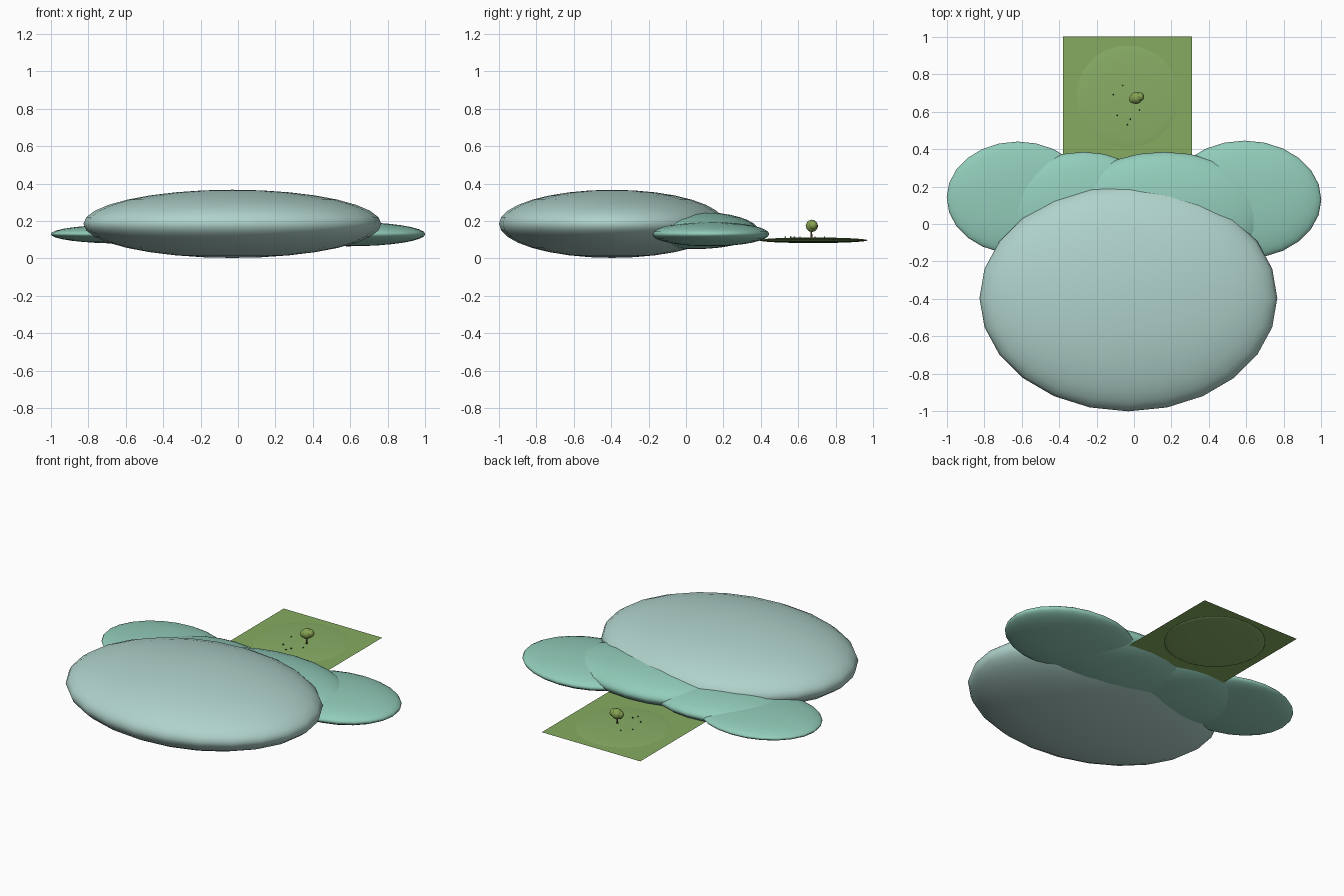
import bpy
import math
import random

cube = bpy.data.objects.get("Cube")
if cube:
    bpy.data.objects.remove(cube, do_unlink=True)


def material(name, srgb):
    """Flat colour given as 0-255 screen values."""
    lin = [((c / 255 + 0.055) / 1.055) ** 2.4 for c in srgb] + [1.0]
    mat = bpy.data.materials.new(name)
    mat.use_nodes = True
    mat.diffuse_color = lin
    bsdf = next(n for n in mat.node_tree.nodes if n.type == 'BSDF_PRINCIPLED')
    bsdf.inputs["Base Color"].default_value = lin
    return mat


PALE = material("pale_aqua", (176, 210, 203))
TEAL = material("soft_teal", (146, 204, 186))
GRASS = material("grass_green", (134, 171, 96))
MEADOW = material("meadow_green", (137, 174, 102))
LEAF = material("leaf_green", (134, 163, 82))
BARK = material("bark_brown", (92, 74, 50))
STONE = material("dark_stone", (72, 78, 52))


def finish(name, mat, scale=None, smooth=True):
    ob = bpy.context.object
    ob.name = name
    if scale:
        ob.scale = scale
    ob.data.materials.append(mat)
    if smooth:
        bpy.ops.object.shade_smooth()
    return ob


def ellipsoid(name, centre, radii, mat, segments=24, rings=16):
    bpy.ops.mesh.primitive_uv_sphere_add(
        segments=segments, ring_count=rings, radius=1, location=centre)
    return finish(name, mat, radii)


# Large front hill
ellipsoid("front_hill", (-0.03, -0.395, 0.185), (0.795, 0.605, 0.182), PALE)

# Overlapping hills behind it
ellipsoid("middle_hill_left", (0.16, 0.05, 0.15), (0.53, 0.335, 0.10), TEAL)
ellipsoid("middle_hill_right", (-0.27, 0.06, 0.135), (0.42, 0.325, 0.08), TEAL)
ellipsoid("outer_hill_left", (0.59, 0.13, 0.13), (0.41, 0.315, 0.065), TEAL)
ellipsoid("outer_hill_right", (-0.62, 0.14, 0.13), (0.38, 0.30, 0.05), TEAL)

# Grass sheet with a shallow mound through it
bpy.ops.mesh.primitive_plane_add(size=0.69, location=(-0.035, 0.655, 0.102))
finish("grass_sheet", GRASS, smooth=False)
ellipsoid("meadow_mound", (-0.035, 0.68, 0.097), (0.29, 0.29, 0.015),
          MEADOW, segments=32)

# Tree: thin trunk and lumpy crown
bpy.ops.mesh.primitive_cone_add(
    vertices=8, radius1=0.006, radius2=0.004, depth=0.05,
    location=(0.012, 0.67, 0.13))
finish("tree_trunk", BARK)
for i, (dx, dy, dz, r) in enumerate([
        (0, 0, 0, 0.033), (0.018, 0.006, 0.004, 0.025),
        (-0.016, -0.006, -0.003, 0.024)]):
    bpy.ops.mesh.primitive_ico_sphere_add(
        subdivisions=2, radius=r,
        location=(0.012 + dx, 0.673 + dy, 0.174 + dz))
    finish(f"tree_crown_{i + 1}", LEAF)

# Small stones scattered on the mound
random.seed(4)
spots = [(-0.11, 0.69), (-0.06, 0.74), (0.03, 0.61), (-0.02, 0.56),
         (-0.09, 0.58), (-0.035, 0.53)]
for i, (x, y) in enumerate(spots):
    bpy.ops.mesh.primitive_ico_sphere_add(
        subdivisions=1, radius=random.uniform(0.004, 0.006),
        location=(x, y, 0.114),
        rotation=(0, 0, random.uniform(0, math.pi)))
    finish(f"stone_{i + 1}", STONE, (1, 0.8, 0.8), smooth=False)
